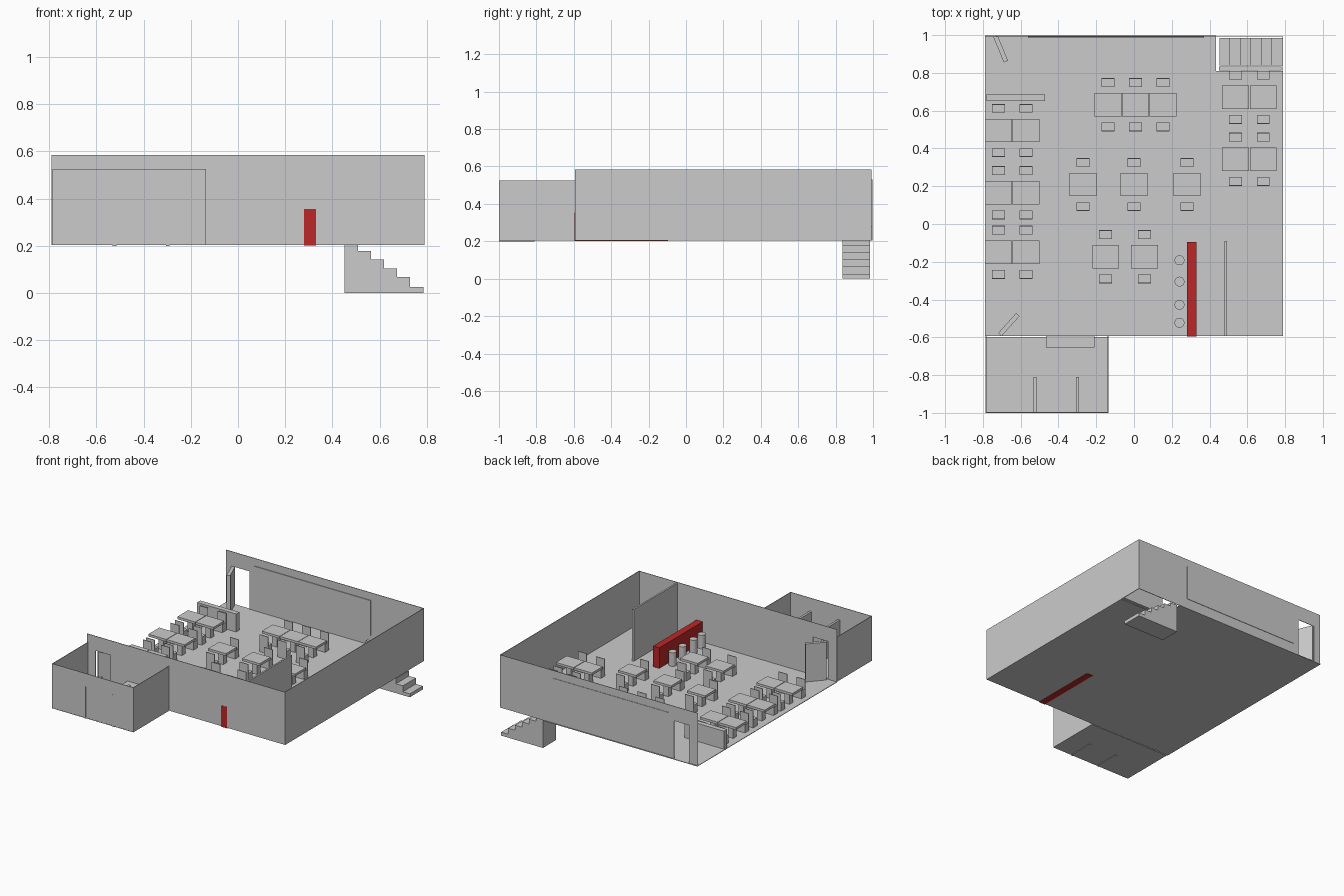
import bpy, bmesh
from mathutils import Vector, Matrix

if "Cube" in bpy.data.objects:
    bpy.data.objects.remove(bpy.data.objects["Cube"])

F = 0.205    # floor level
TOP = 0.585  # main wall top
T = 0.004    # sheet thickness


def add_object(name, mesh, loc=(0, 0, 0), rot=0.0):
    ob = bpy.data.objects.new(name, mesh)
    ob.location = loc
    ob.rotation_euler = (0, 0, rot)
    bpy.context.collection.objects.link(ob)
    return ob


def boxes_mesh(name, boxes):
    """Mesh of boxes given as (x0, x1, y0, y1, z0, z1)."""
    bm = bmesh.new()
    for x0, x1, y0, y1, z0, z1 in boxes:
        m = Matrix.Translation(((x0 + x1) / 2, (y0 + y1) / 2, (z0 + z1) / 2))
        m = m @ Matrix.Diagonal((x1 - x0, y1 - y0, z1 - z0, 1))
        bmesh.ops.create_cube(bm, size=1, matrix=m)
    me = bpy.data.meshes.new(name)
    bm.to_mesh(me)
    bm.free()
    return me


def box(name, *b):
    return add_object(name, boxes_mesh(name, [b]))


def prism(name, pts, axis, lo, hi):
    """Extrude a profile along y (points are x, z) or z (points are x, y)."""
    bm = bmesh.new()
    vs = [bm.verts.new((a, lo, b) if axis == 'y' else (a, b, lo)) for a, b in pts]
    face = bm.faces.new(vs)
    ext = bmesh.ops.extrude_face_region(bm, geom=[face])
    move = Vector((0, hi - lo, 0)) if axis == 'y' else Vector((0, 0, hi - lo))
    bmesh.ops.translate(bm, vec=move,
                        verts=[g for g in ext['geom'] if isinstance(g, bmesh.types.BMVert)])
    bmesh.ops.recalc_face_normals(bm, faces=bm.faces)
    me = bpy.data.meshes.new(name)
    bm.to_mesh(me)
    bm.free()
    return add_object(name, me)


def wall_with_door(name, y, d0, d1):
    pts = [(-0.79, F), (d0, F), (d0, 0.48), (d1, 0.48), (d1, F),
           (0.79, F), (0.79, TOP), (-0.79, TOP)]
    return prism(name, pts, 'y', y - T / 2, y + T / 2)


def door(name, a, b):
    a, b = Vector(a), Vector(b)
    d, c = b - a, (a + b) / 2
    n = d.length / 2
    me = boxes_mesh(name, [(-n, n, -0.012, 0.012, F, 0.48)])
    return add_object(name, me, (c.x, c.y, 0), Vector((1, 0)).angle_signed(d) * -1)


# Main room: notched floor, open left side, three walls
prism('main_floor', [(-0.79, -0.59), (0.79, -0.59), (0.79, 0.81), (0.435, 0.81),
                     (0.435, 0.998), (-0.79, 0.998)], 'z', F - T / 2, F + T / 2)
wall_with_door('front_wall', -0.592, -0.72, -0.60)
wall_with_door('back_wall', 0.991, -0.735, -0.60)
box('right_wall', 0.79 - T, 0.79, -0.592, 0.991, F, TOP)
door('front_door', (-0.71, -0.585), (-0.615, -0.48))
door('back_door', (-0.733, 0.993), (-0.678, 0.86))
box('wall_board', -0.56, 0.37, 0.984, 0.996, 0.28, 0.53)

# Annex with sink counter and stall dividers
box('annex_floor', -0.785, -0.135, -1, -0.597, F - T / 2, F + T / 2)
box('annex_front_wall', -0.785, -0.135, -0.999, -0.999 + T, F, 0.525)
box('annex_left_wall', -0.785, -0.785 + T, -0.999, -0.594, F, 0.525)
box('annex_right_wall', -0.135 - T, -0.135, -0.999, -0.594, F, 0.525)
box('sink_counter', -0.465, -0.21, -0.655, -0.594, F, 0.33)
for x in (-0.523, -0.298):
    box('stall_divider', x - 0.008, x + 0.008, -1, -0.81, 0.2, 0.43)

# Stairs going down through the floor notch
heights = [0.205, 0.178, 0.143, 0.105, 0.068, 0.025]
run = 0.333 / 6
profile = [(0.452, 0)]
for i, h in enumerate(heights):
    profile += [(0.452 + i * run, h), (0.452 + (i + 1) * run, h)]
profile.append((0.785, 0))
prism('stairs', profile, 'y', 0.838, 0.985)
box('stair_rail', 0.45, 0.78, 0.812, 0.833, F, 0.33)

# Low divider, tall partition and bar counter
box('low_divider', -0.782, -0.47, 0.65, 0.686, F, 0.337)
box('bar_partition', 0.48, 0.492, -0.59, -0.09, F, TOP - 0.005)
bar = box('bar_counter', 0.28, 0.33, -0.595, -0.095, F - 0.004, 0.355)
red = bpy.data.materials.new('bar_red')
red.diffuse_color = (0.5, 0.02, 0.02, 1)
red.use_nodes = True
red.node_tree.nodes["Principled BSDF"].inputs["Base Color"].default_value = red.diffuse_color
bar.data.materials.append(red)

# Round bar stools
for y in (-0.192, -0.305, -0.428, -0.523):
    bpy.ops.mesh.primitive_cylinder_add(vertices=32, radius=0.026, depth=0.1,
                                        location=(0.241, y, F + 0.05))
    bpy.context.object.name = 'bar_stool'
    bpy.ops.object.shade_smooth_by_angle()

# Tables, each with a chair on both long sides
table_mesh = boxes_mesh('table', [(-0.071, 0.071, -0.062, 0.062, 0.093, 0.11),
                                  (-0.02, 0.02, -0.02, 0.02, 0, 0.093)])
chair_mesh = boxes_mesh('chair', [(-0.034, 0.034, -0.023, 0.019, 0, 0.06),
                                  (-0.034, 0.034, 0.019, 0.024, 0, 0.125)])
rows = [((-0.717, -0.571), 0.495), ((-0.717, -0.571), 0.166), ((-0.717, -0.571), -0.149),
        ((-0.137, 0.008, 0.153), 0.631), ((0.538, 0.684), 0.671), ((0.538, 0.684), 0.343),
        ((-0.27, 0.0, 0.281), 0.209), ((-0.15, 0.056), -0.174)]
for xs, y in rows:
    for x in xs:
        add_object('table', table_mesh, (x, y, F))
        add_object('chair_back_side', chair_mesh, (x, y + 0.117, F))
        add_object('chair_front_side', chair_mesh, (x, y - 0.117, F), 3.14159265)
